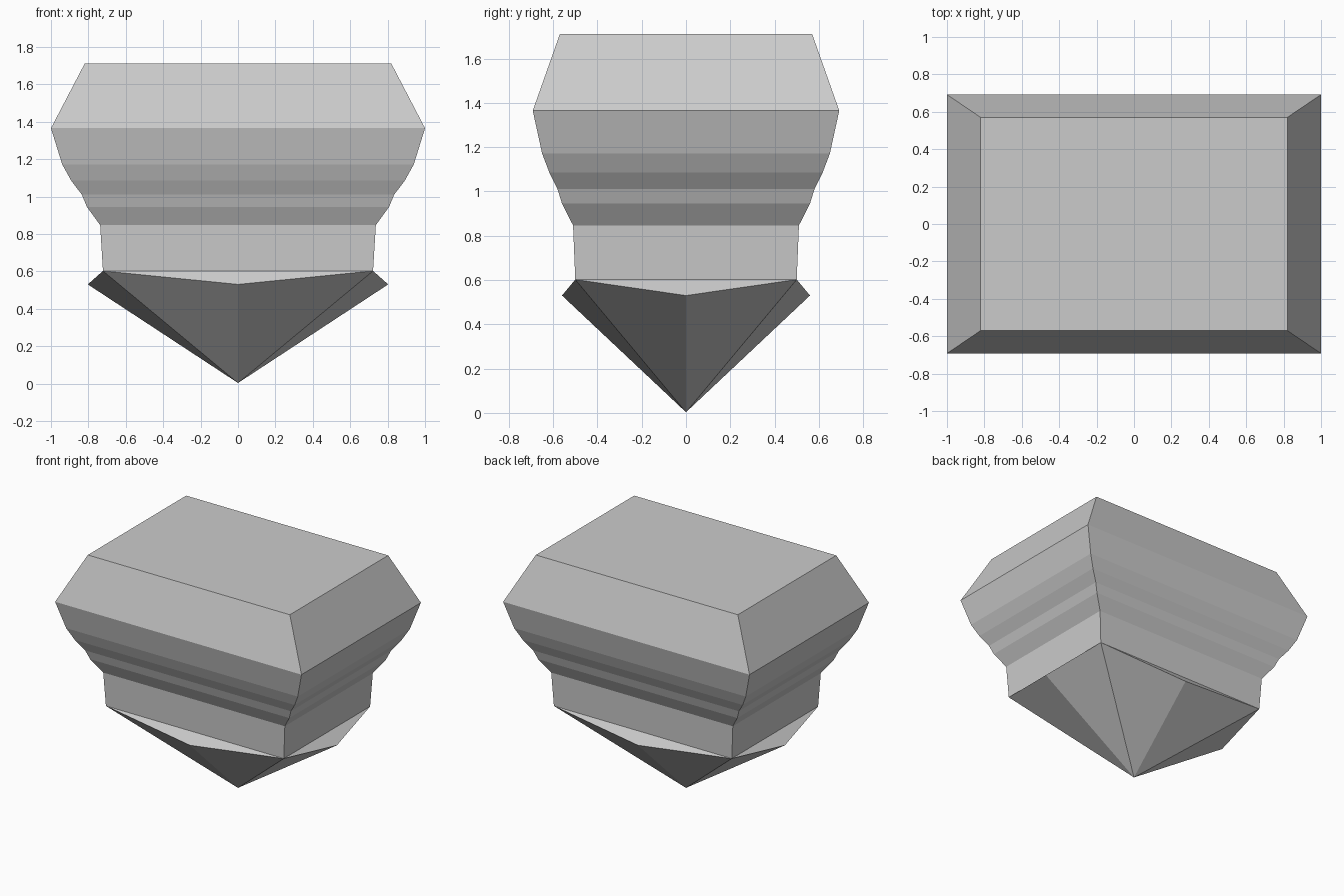
import bpy, bmesh

if "Cube" in bpy.data.objects:
    bpy.data.objects.remove(bpy.data.objects["Cube"])

# Rectangular sections from crown to neck: half width, half depth, height
sections = [
    (0.82, 0.57, 1.71), (1.0, 0.692, 1.365), (0.94, 0.65, 1.172),
    (0.892, 0.617, 1.085), (0.835, 0.58, 1.01), (0.808, 0.56, 0.945),
    (0.737, 0.51, 0.847), (0.722, 0.50, 0.602),
]
signs = [(-1, -1), (1, -1), (1, 1), (-1, 1)]
bm = bmesh.new()

# Stepped upper body
rings = [[bm.verts.new((sx * a, sy * b, z)) for sx, sy in signs]
         for a, b, z in sections]
bm.faces.new(rings[0])
for upper, lower in zip(rings, rings[1:]):
    for i in range(4):
        j = (i + 1) % 4
        bm.faces.new((upper[i], lower[i], lower[j], upper[j]))

# Flared lip points and the faceted base running down to the tip
tip = bm.verts.new((0, 0, 0.003))
mids = [bm.verts.new(p) for p in
        ((0, -0.56, 0.53), (0.803, 0, 0.53), (0, 0.56, 0.53), (-0.803, 0, 0.53))]
for i, mid in enumerate(mids):
    a, b = rings[-1][i], rings[-1][(i + 1) % 4]
    bm.faces.new((a, mid, b))
    bm.faces.new((a, tip, mid))
    bm.faces.new((mid, tip, b))

bmesh.ops.recalc_face_normals(bm, faces=bm.faces)
mesh = bpy.data.meshes.new("faceted_block")
bm.to_mesh(mesh)
bm.free()
bpy.context.collection.objects.link(bpy.data.objects.new("faceted_block", mesh))
